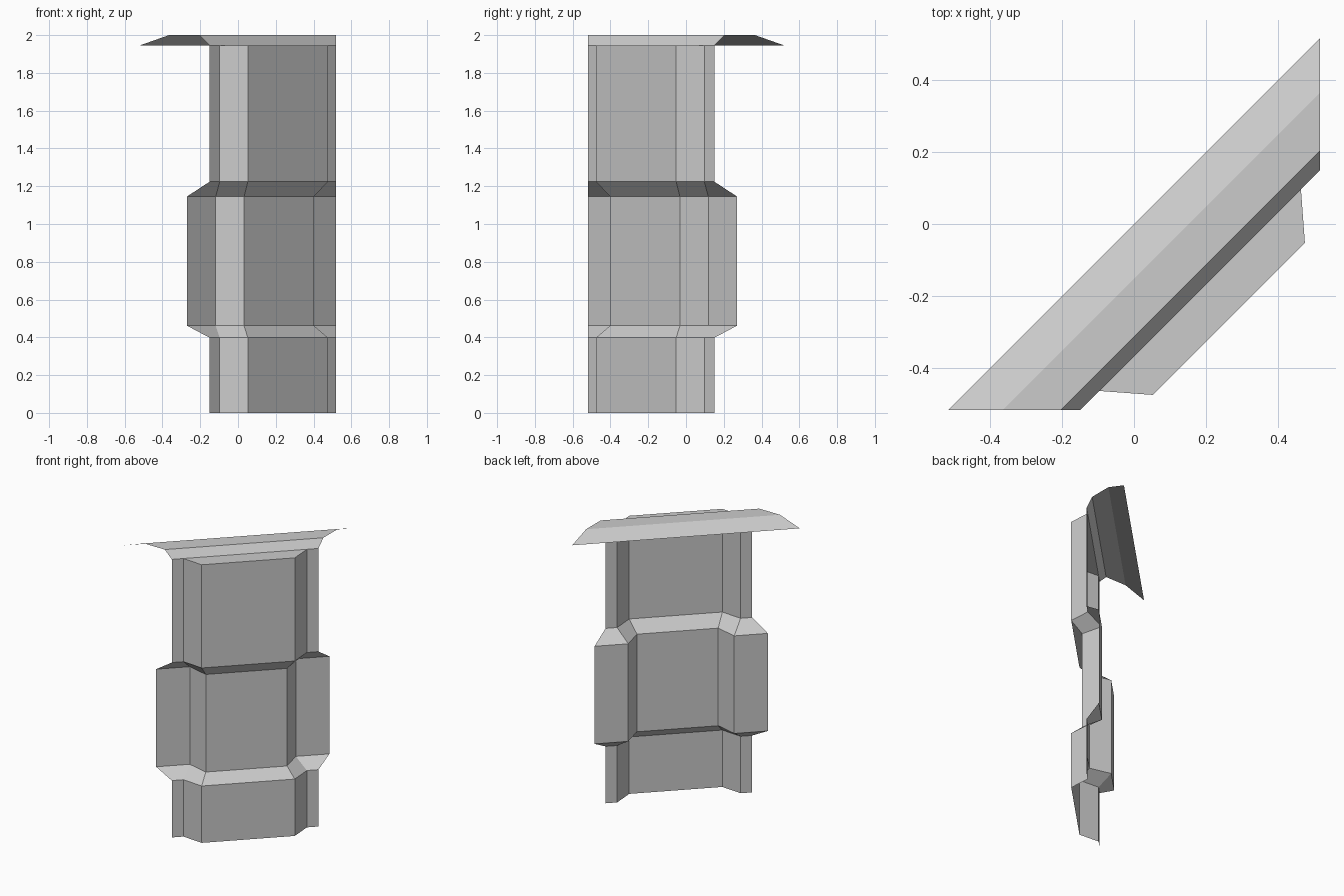
import bpy

if "Cube" in bpy.data.objects:
    bpy.data.objects.remove(bpy.data.objects["Cube"])

E = 0.518  # panel is trimmed at y = -E and x = E


def mirrored(half):
    """Complete a plan profile by reflecting it across the diagonal y = -x."""
    return half + [(-y, -x) for x, y in reversed(half)]


def make_object(name, verts, faces):
    mesh = bpy.data.meshes.new(name)
    mesh.from_pydata(verts, [], faces)
    mesh.update()
    obj = bpy.data.objects.new(name, mesh)
    bpy.context.collection.objects.link(obj)
    return obj


def loft(name, rows):
    """Skin a sheet between rows of equally many points."""
    n = len(rows[0])
    verts = [p for row in rows for p in row]
    faces = [(r * n + i, r * n + i + 1, (r + 1) * n + i + 1, (r + 1) * n + i)
             for r in range(len(rows) - 1) for i in range(n - 1)]
    return make_object(name, verts, faces)


# Plan profiles: forward one (top and bottom) and recessed one (middle)
forward = mirrored([(-0.15, -E), (-0.097, -0.465), (0.052, -0.476)])
recessed = mirrored([(-0.271, -E), (-0.118, -0.365), (0.032, -0.402)])

# Wall panel: one sheet stepping back in the middle
levels = [(0, forward), (0.398, forward), (0.462, recessed),
          (1.145, recessed), (1.224, forward), (1.946, forward)]
loft("wall_panel", [[(x, y, z) for x, y in prof] for z, prof in levels])

# Flat cap over the projecting rib of the panel
make_object("rib_cap", [(x, y, 1.946) for x, y in forward[1:5]], [(0, 3, 2, 1)])

# Top coping: strips running along the diagonal, trimmed at the panel ends
coping = [(-E, 1.946), (-0.365, 2.0), (-0.204, 2.0), (-0.15, 1.946)]
loft("top_coping", [[(x, -E, z), (E, -x, z)] for x, z in reversed(coping)])
